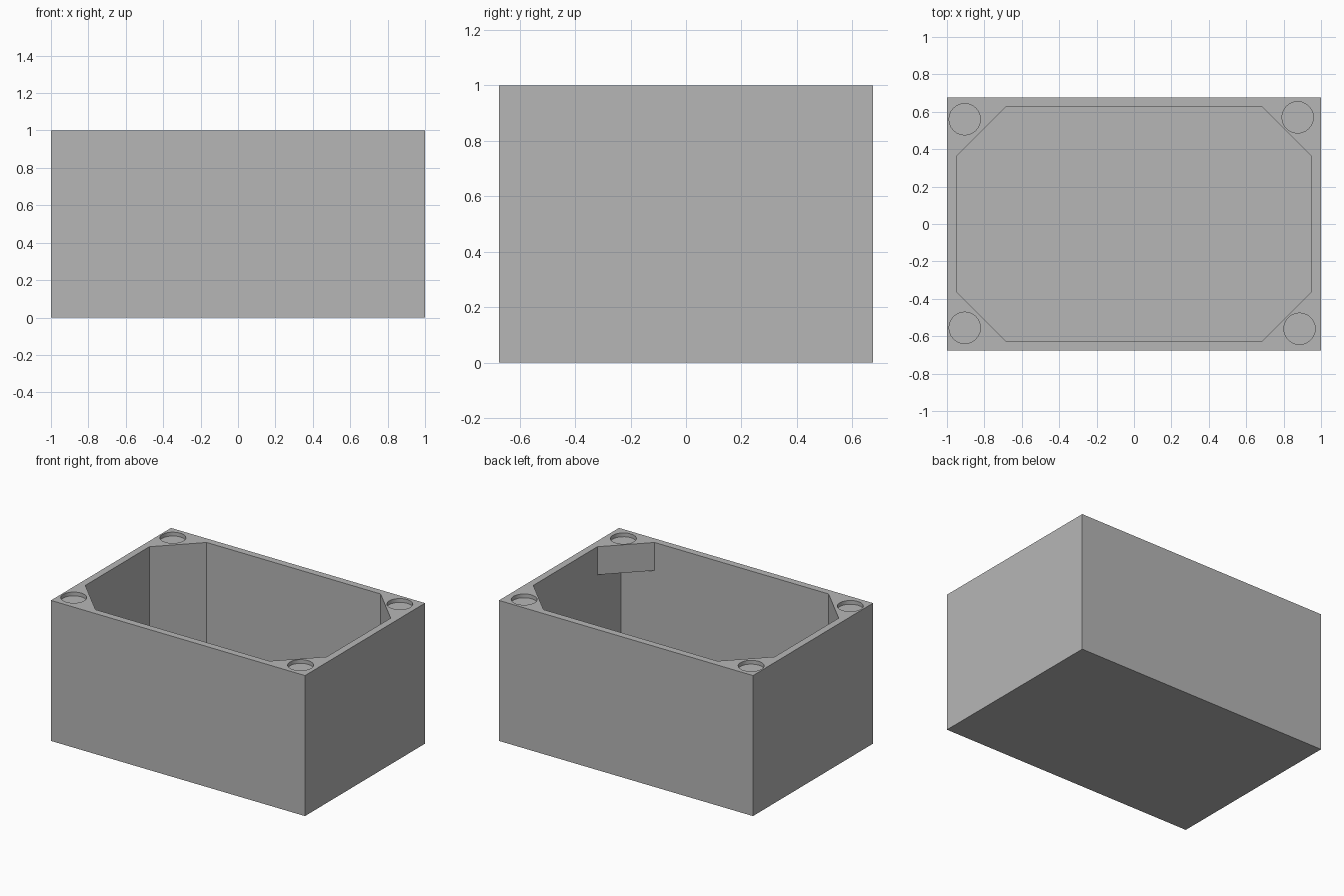
import bpy
import bmesh
from math import cos, sin, tau

cube = bpy.data.objects.get("Cube")
if cube:
    bpy.data.objects.remove(cube, do_unlink=True)

HX, HY, HEIGHT = 1.0, 0.675, 1.0    # outer half sizes and height
IX, IY, FLOOR = 0.95, 0.625, 0.05   # cavity half sizes and floor level
CUT = 0.265                         # size of the corner posts
LEDGE = 0.2                         # thickness of the one short corner post

grey = bpy.data.materials.new("plain grey")
grey.use_nodes = True
colour = (0.47, 0.47, 0.47, 1)
grey.diffuse_color = colour
grey.node_tree.nodes["Principled BSDF"].inputs["Base Color"].default_value = colour


def prism(name, outline, z0, z1):
    """Extrude a flat outline from z0 up to z1."""
    bm = bmesh.new()
    low = [bm.verts.new((x, y, z0)) for x, y in outline]
    top = [bm.verts.new((x, y, z1)) for x, y in outline]
    bm.faces.new(low)
    bm.faces.new(top)
    for i in range(len(low)):
        j = (i + 1) % len(low)
        bm.faces.new((low[i], low[j], top[j], top[i]))
    bmesh.ops.recalc_face_normals(bm, faces=bm.faces)
    mesh = bpy.data.meshes.new(name)
    bm.to_mesh(mesh)
    bm.free()
    mesh.materials.append(grey)
    obj = bpy.data.objects.new(name, mesh)
    bpy.context.collection.objects.link(obj)
    return obj


def carve(body, cutter):
    """Subtract a cutter, apply the result and remove the cutter."""
    mod = body.modifiers.new("carve", 'BOOLEAN')
    mod.operation = 'DIFFERENCE'
    mod.solver = 'EXACT'
    mod.object = cutter
    bpy.context.view_layer.objects.active = body
    bpy.ops.object.modifier_apply(modifier=mod.name)
    bpy.data.objects.remove(cutter, do_unlink=True)


# Outer box
box = prism("box", [(-HX, -HY), (HX, -HY), (HX, HY), (-HX, HY)], 0, HEIGHT)

# Cavity with chamfered corners; below the ledge one corner is square
a, b = IX - CUT, IY - CUT
upper = [(a, -IY), (IX, -b), (IX, b), (a, IY),
         (-a, IY), (-IX, b), (-IX, -b), (-a, -IY)]
carve(box, prism("cavity_cutter", upper, FLOOR, HEIGHT + 0.1))
corner = [(a - 0.0, -IY), (IX, -IY), (IX, -b)]
# The undercut overlaps the cavity slightly so that it opens cleanly
corner += [(IX - 0.05, -b + 0.02), (a - 0.02, -IY + 0.05)]
carve(box, prism("undercut_cutter", corner, FLOOR, HEIGHT - LEDGE))

# Shallow round screw recesses in the rim corners
for x, y in [(-0.905, 0.56), (0.875, 0.57), (-0.905, -0.555), (0.885, -0.56)]:
    ring = [(x + 0.084 * cos(tau * i / 24), y + 0.084 * sin(tau * i / 24))
            for i in range(24)]
    carve(box, prism("recess_cutter", ring, HEIGHT - 0.027, HEIGHT + 0.1))

# Crisp flat panels, soft recess walls
box.select_set(True)
bpy.context.view_layer.objects.active = box
bpy.ops.object.shade_smooth_by_angle(angle=0.4)
